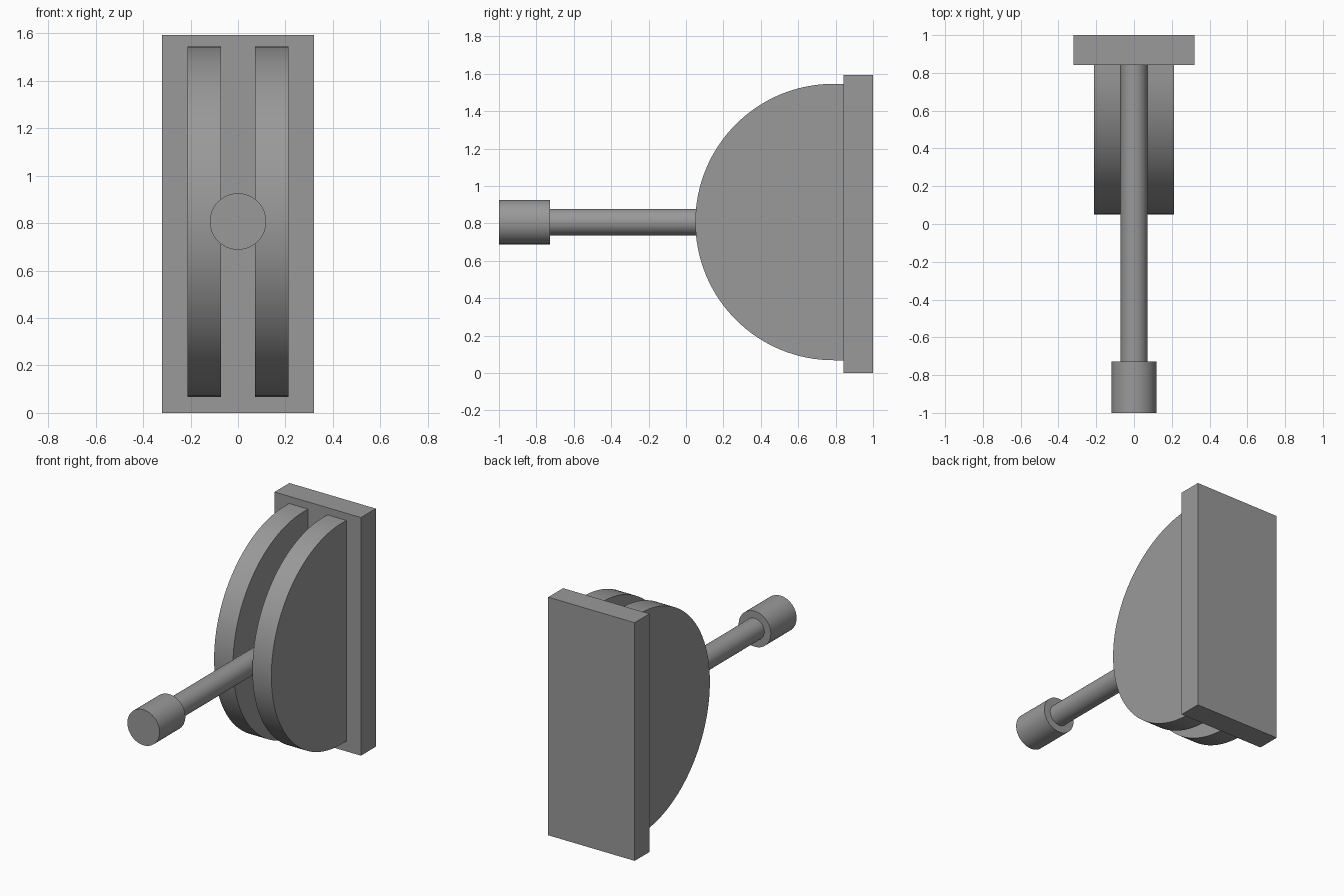
import bpy, bmesh, math

if "Cube" in bpy.data.objects:
    bpy.data.objects.remove(bpy.data.objects["Cube"])

MID_Z = 0.807

# Dark grey used for every part
grey = bpy.data.materials.new("dark_grey")
grey.diffuse_color = (0.32, 0.32, 0.32, 1)
grey.use_nodes = True
grey.node_tree.nodes["Principled BSDF"].inputs["Base Color"].default_value = grey.diffuse_color


def finish(obj, name, smooth=True):
    obj.name = name
    obj.data.materials.append(grey)
    if smooth:
        bpy.ops.object.select_all(action='DESELECT')
        bpy.context.view_layer.objects.active = obj
        obj.select_set(True)
        bpy.ops.object.shade_smooth_by_angle(angle=math.radians(30))


def extrude_x(name, profile, x0, x1, smooth=False):
    """Extrude a (y, z) profile from x0 to x1."""
    bm = bmesh.new()
    face = bm.faces.new([bm.verts.new((x0, y, z)) for y, z in profile])
    new = bmesh.ops.extrude_face_region(bm, geom=[face], use_keep_orig=True)['geom']
    verts = [v for v in new if isinstance(v, bmesh.types.BMVert)]
    bmesh.ops.translate(bm, verts=verts, vec=(x1 - x0, 0, 0))
    bmesh.ops.recalc_face_normals(bm, faces=bm.faces)
    mesh = bpy.data.meshes.new(name)
    bm.to_mesh(mesh)
    bm.free()
    obj = bpy.data.objects.new(name, mesh)
    bpy.context.collection.objects.link(obj)
    finish(obj, name, smooth)


def cylinder_y(name, radius, y0, y1):
    bpy.ops.mesh.primitive_cylinder_add(
        vertices=64, radius=radius, depth=y1 - y0,
        location=(0, (y0 + y1) / 2, MID_Z), rotation=(math.pi / 2, 0, 0))
    finish(bpy.context.object, name)


# Back plate
extrude_x("back_plate", [(0.843, 0), (1.0, 0), (1.0, 1.594), (0.843, 1.594)], -0.32, 0.32)

# Two half-round cheeks with a short straight run into the plate
R, CY = 0.739, 0.789
arc = [(CY - R * math.sin(math.pi * i / 64), MID_Z + R * math.cos(math.pi * i / 64))
       for i in range(65)]
cheek = [(0.843, MID_Z + R)] + arc + [(0.843, MID_Z - R)]
for side, name in ((-1, "left_cheek"), (1, "right_cheek")):
    extrude_x(name, cheek, side * 0.072, side * 0.212, True)

# Lever rod running between the cheeks to the plate, and its grip
cylinder_y("lever_rod", 0.071, -0.73, 0.843)
cylinder_y("lever_grip", 0.119, -1.0, -0.727)
